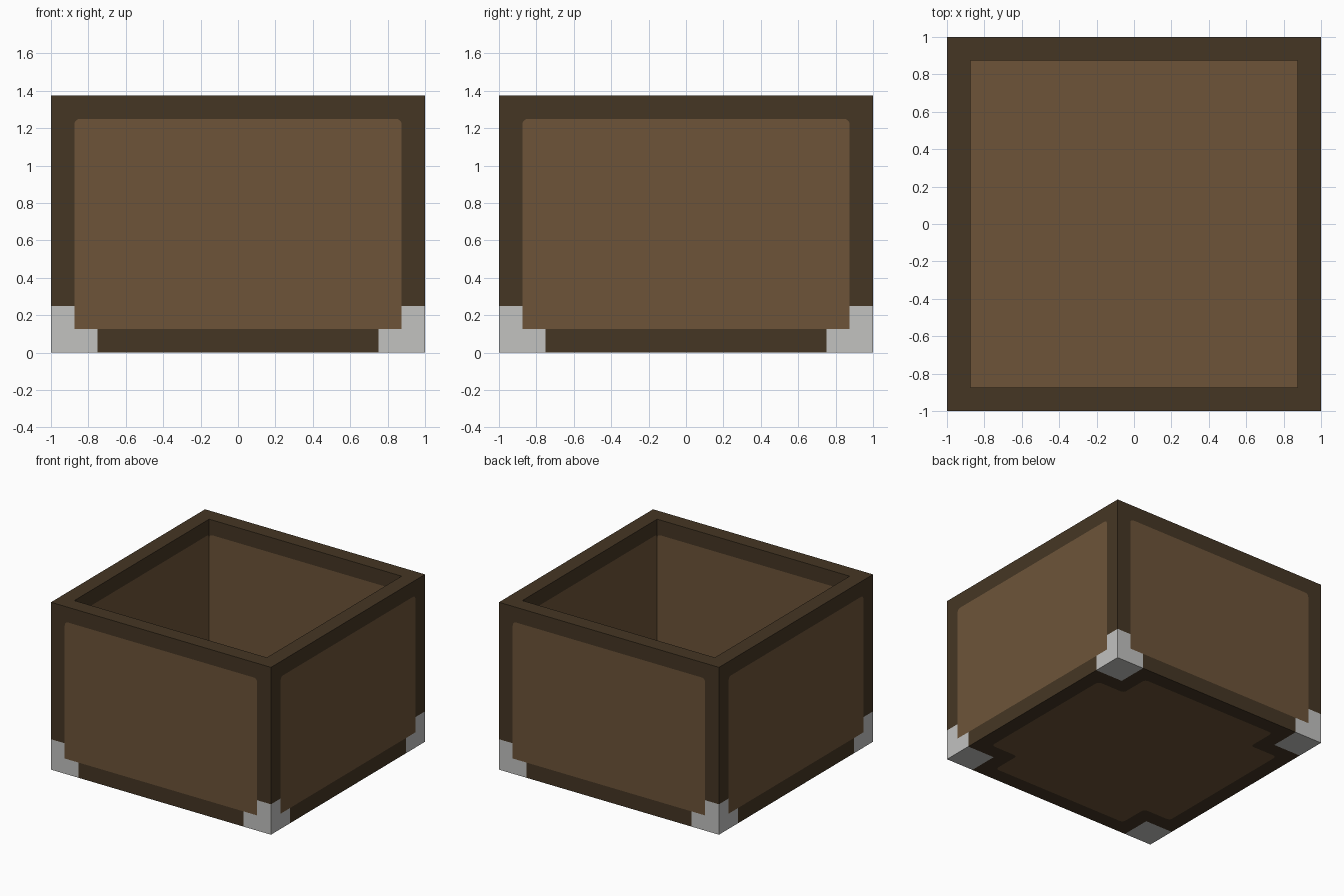
import bpy, bmesh
from mathutils import Matrix, Vector
from math import pi

cube = bpy.data.objects.get("Cube")
if cube:
    bpy.data.objects.remove(cube)

H = 1.375          # box height
T = 0.125          # wall and border thickness
I = 1 - T          # inner half width
TOP = H - T        # top edge of the panels
G = 0.25           # corner guard reach
N = I - G          # notch in the underside panel
R = 0.035          # corner rounding


def material(name, rgb):
    lin = [((c / 255 + 0.055) / 1.055) ** 2.4 for c in rgb] + [1]
    m = bpy.data.materials.new(name)
    m.use_nodes = True
    m.diffuse_color = lin
    bsdf = m.node_tree.nodes["Principled BSDF"]
    bsdf.inputs["Base Color"].default_value = lin
    bsdf.inputs["Roughness"].default_value = 0.8
    return m


dark = material("dark wood", (69, 54, 36))
brown = material("brown wood", (109, 84, 57))
grey = material("grey metal", (194, 194, 192))


def fillet(a, corner, b, r=R, steps=5):
    """Rounded corner running from the a side to the b side."""
    a, c, b = Vector(a), Vector(corner), Vector(b)
    p, q = c + (a - c).normalized() * r, c + (b - c).normalized() * r
    ts = [i / steps for i in range(steps + 1)]
    return [tuple(p * (1 - t) ** 2 + c * 2 * t * (1 - t) + q * t * t) for t in ts]


def upright(outline, y):
    """Outline in x, z on a plane facing the front."""
    return [(x, y, z) for x, z in outline]


def level(outline, z, down=False):
    pts = [(x, y, z) for x, y in outline]
    return pts[::-1] if down else pts


def part(name, mat, polygons):
    """Repeat the polygons around the four sides and weld them."""
    bm = bmesh.new()
    for k in range(4):
        turn = Matrix.Rotation(k * pi / 2, 3, 'Z')
        for poly in polygons:
            bm.faces.new([bm.verts.new(turn @ Vector(p)) for p in poly])
    bmesh.ops.remove_doubles(bm, verts=bm.verts, dist=1e-5)
    mesh = bpy.data.meshes.new(name)
    bm.to_mesh(mesh)
    bm.free()
    mesh.materials.append(mat)
    bpy.context.collection.objects.link(bpy.data.objects.new(name, mesh))


# Rounded upper edge of a wall panel, right to left
arch = (fillet((I, 0), (I, TOP), (0, TOP))
        + fillet((0, TOP), (-I, TOP), (-I, 0)))

# Stepped edge of one underside panel quarter, from the y axis to the x axis
notch = [(0, -I)]
for a, c, b in (((0, -I), (N, -I), (N, -N)),
                ((N, -I), (N, -N), (I, -N)),
                ((N, -N), (I, -N), (I, 0))):
    notch += fillet(a, c, b)
notch.append((I, 0))

# Frame: outer border, lower rail, top rim, inner lip, underside border
part("frame", dark, [
    upright([(-1, G), (-I, G)] + arch[::-1] + [(I, G), (1, G), (1, H), (-1, H)], -1),
    upright([(G - 1, 0), (1 - G, 0), (1 - G, T), (G - 1, T)], -1),
    level([(-1, -1), (1, -1), (I, -I), (-I, -I)], H),
    upright([(-I, TOP - R)] + arch[::-1] + [(I, TOP - R), (I, H), (-I, H)][1:], I),
    level([(0, -1), (1 - G, -1), (1 - G, G - 1), (1, G - 1), (1, 0)] + notch[::-1],
          0, down=True),
])

# Outer wall panels
part("outer_panels", brown, [upright([(-I, T), (I, T)] + arch, -1)])

# Inner walls and floor
part("inner_panels", brown, [
    upright([(-I, T), (I, T)] + arch, I),
    level([(0, 0), (0, -I), (I, -I), (I, 0)], T),
])

# Underside panel
part("underside_panel", brown, [level([(0, 0)] + notch, 0, down=True)])

# Metal corner guards: two L shapes and a square at each corner
part("corner_guards", grey, [
    upright([(-1, 0), (G - 1, 0), (G - 1, T), (-I, T), (-I, G), (-1, G)], -1),
    upright([(1, 0), (1, G), (I, G), (I, T), (1 - G, T), (1 - G, 0)], -1),
    level([(1 - G, -1), (1, -1), (1, G - 1), (1 - G, G - 1)], 0, down=True),
])
